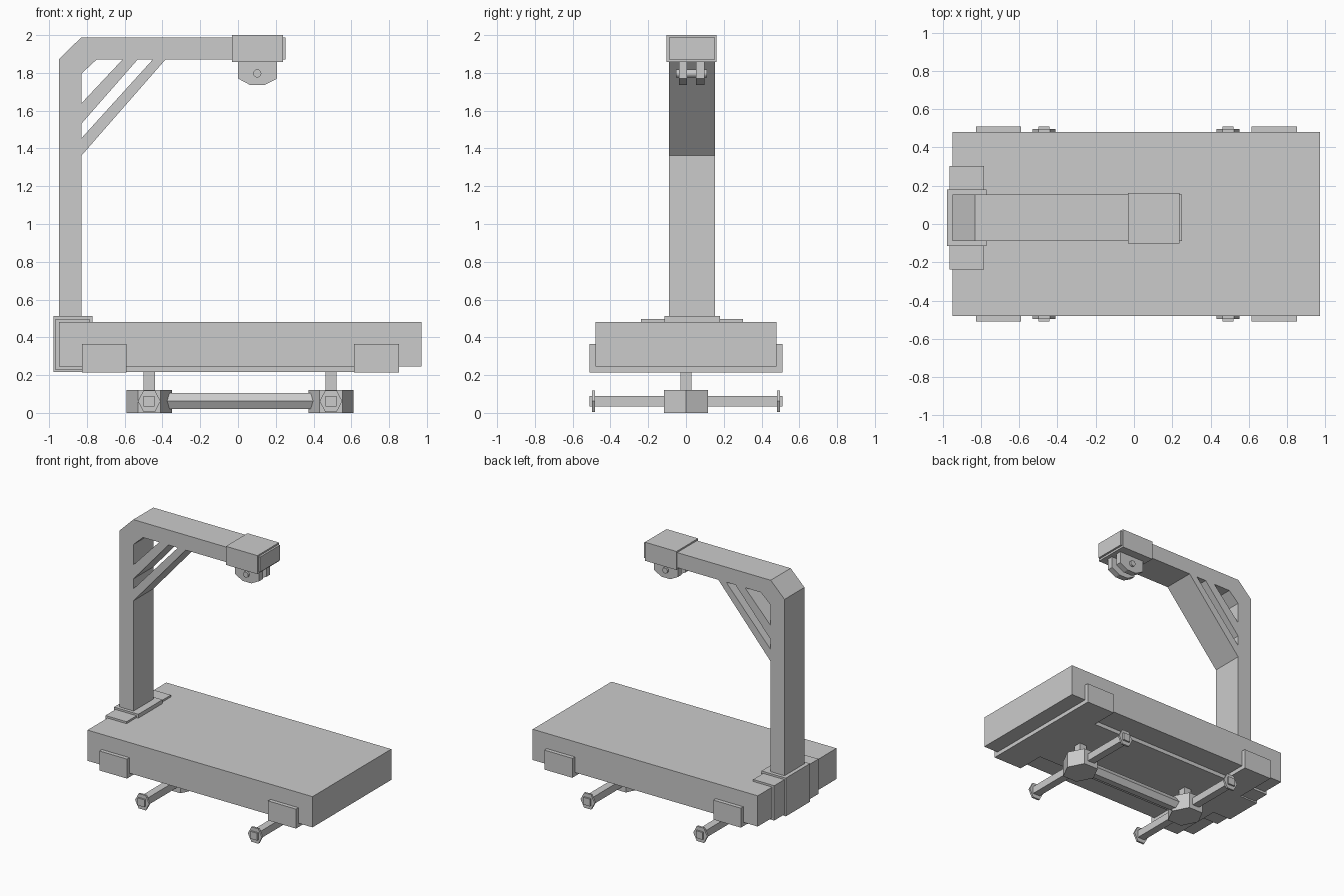
import bpy, bmesh, math
from mathutils import Vector

if "Cube" in bpy.data.objects:
    bpy.data.objects.remove(bpy.data.objects["Cube"])


def make(name, bm):
    bmesh.ops.recalc_face_normals(bm, faces=bm.faces)
    me = bpy.data.meshes.new(name)
    bm.to_mesh(me)
    bm.free()
    ob = bpy.data.objects.new(name, me)
    bpy.context.collection.objects.link(ob)
    return ob


def prism(name, pts, axis, a, b):
    """Extrude a closed outline along an axis from a to b."""
    place = {'x': lambda p, t: (t, p[0], p[1]),
             'y': lambda p, t: (p[0], t, p[1]),
             'z': lambda p, t: (p[0], p[1], t)}[axis]
    bm = bmesh.new()
    face = bm.faces.new([bm.verts.new(place(p, a)) for p in pts])
    ext = bmesh.ops.extrude_face_region(bm, geom=[face], use_keep_orig=True)
    verts = [g for g in ext['geom'] if isinstance(g, bmesh.types.BMVert)]
    bmesh.ops.translate(bm, verts=verts, vec=Vector(place((0, 0), b - a)))
    return make(name, bm)


def box(name, x, y, z):
    return prism(name, [(x[0], y[0]), (x[1], y[0]), (x[1], y[1]), (x[0], y[1])], 'z', *z)


def ngon(cx, cy, rx, ry, n, start=0.0):
    return [(cx + rx * math.cos(start + i * math.tau / n),
             cy + ry * math.sin(start + i * math.tau / n)) for i in range(n)]


# Platform, cross straps and underside plate
box("platform", (-0.948, 0.972), (-0.48, 0.48), (0.245, 0.482))
for side, x in (("left", (-0.825, -0.59)), ("right", (0.613, 0.852))):
    box(side + "_cross_strap", x, (-0.51, 0.51), (0.215, 0.365))
box("underside_plate", (-0.60, 0.62), (-0.30, 0.30), (0.216, 0.25))

# Clamp wrapping the end of the platform
box("clamp_wide", (-0.965, -0.785), (-0.237, 0.303), (0.228, 0.497))
box("clamp_narrow", (-0.978, -0.77), (-0.115, 0.18), (0.217, 0.512))

# Mast, boom and diagonal braces share one depth
depth = (-0.09, 0.153)
prism("mast_and_boom", [(-0.948, 0.50), (-0.948, 1.872), (-0.83, 1.988), (0.252, 1.988),
                        (0.252, 1.872), (-0.747, 1.872), (-0.828, 1.797), (-0.828, 0.50)],
      'y', *depth)
prism("inner_brace", [(-0.828, 1.64), (-0.61, 1.872), (-0.53, 1.872), (-0.828, 1.532)],
      'y', *depth)
prism("outer_brace", [(-0.828, 1.455), (-0.45, 1.872), (-0.383, 1.872), (-0.828, 1.363)],
      'y', *depth)

# Boom head with twin lugs and pin
box("boom_head", (-0.032, 0.237), (-0.102, 0.162), (1.857, 2.0))
for i, y in enumerate(((-0.037, 0.006), (0.053, 0.097))):
    prism(f"lug_{i + 1}", [(0.0, 1.86), (0.0, 1.77), (0.066, 1.735), (0.14, 1.735),
                           (0.207, 1.77), (0.207, 1.86)], 'y', *y)
prism("lug_pin", ngon(0.102, 1.797, 0.022, 0.022, 12), 'y', -0.053, 0.112)

# Two axle assemblies
for side, cx in (("left", -0.47), ("right", 0.492)):
    prism(side + "_hub", ngon(cx, 0, 0.12, 0.135, 6), 'z', 0.0, 0.122)
    box(side + "_stem", (cx - 0.03, cx + 0.03), (-0.03, 0.03), (0.10, 0.22))
    box(side + "_axle", (cx - 0.029, cx + 0.029), (-0.51, 0.51), (0.034, 0.09))
    for s, label in ((-1, "front"), (1, "back")):
        prism(f"{side}_{label}_axle_flange", ngon(cx, 0.062, 0.06, 0.066, 6), 'y',
              s * 0.482, s * 0.497)

# Bar joining the hubs
prism("hub_link_bar", ngon(0, 0.063, 0.049, 0.049, 6), 'x', -0.40, 0.42)
